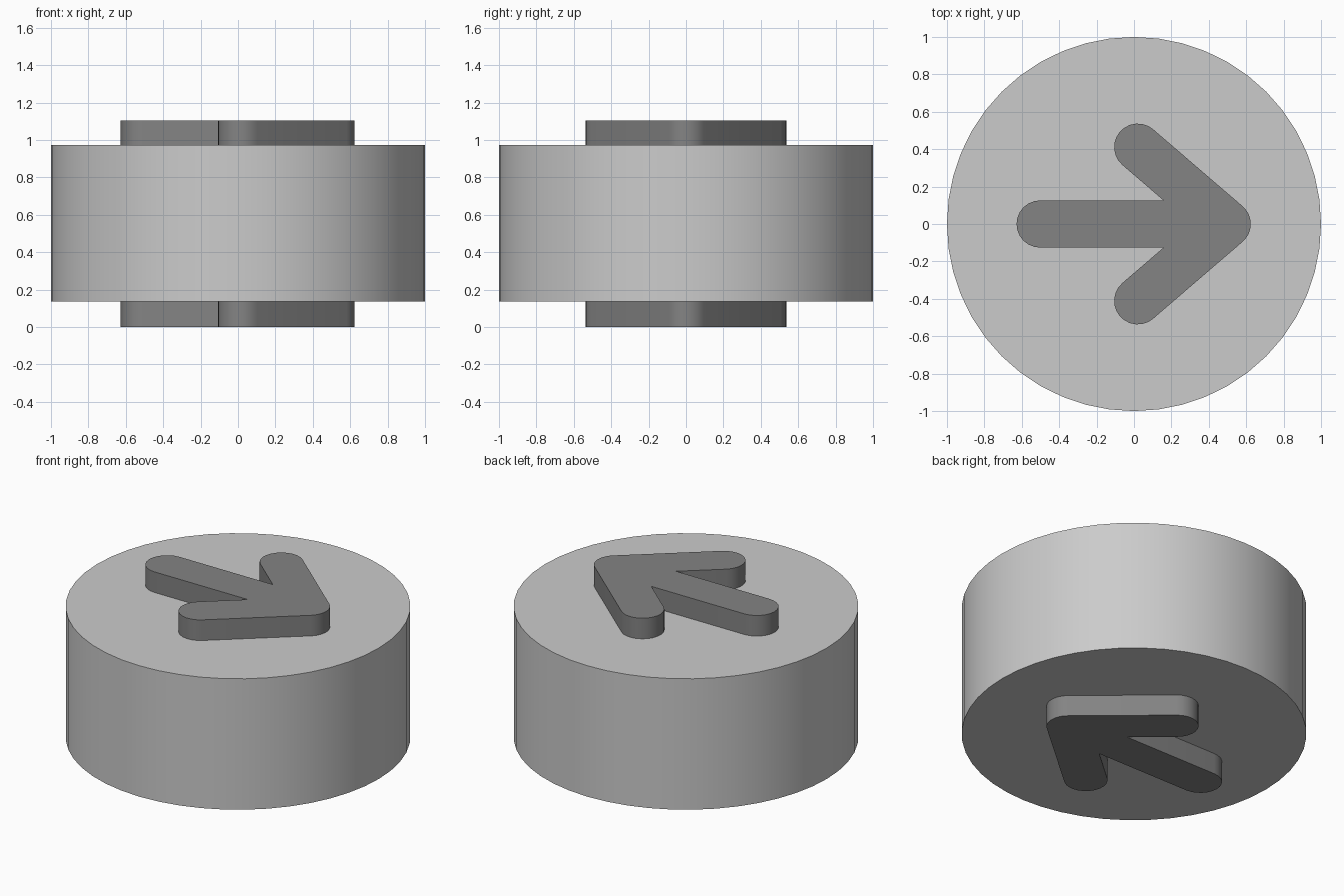
import bpy, bmesh
from math import sin, cos, pi, atan2

if "Cube" in bpy.data.objects:
    bpy.data.objects.remove(bpy.data.objects["Cube"])

HEIGHT = 1.105
DISC_LOW, DISC_HIGH = 0.135, 0.973
R = 0.126                      # half width of the arrow strokes


def arc(cx, cy, start, end, steps=12):
    return [(cx + R * cos(start + (end - start) * i / steps),
             cy + R * sin(start + (end - start) * i / steps))
            for i in range(steps + 1)]


def prism(name, outline, z0, z1):
    mesh = bpy.data.meshes.new(name)
    bm = bmesh.new()
    face = bm.faces.new([bm.verts.new((x, y, z0)) for x, y in outline])
    top = bmesh.ops.extrude_face_region(bm, geom=[face], use_keep_orig=True)
    for v in top["geom"]:
        if isinstance(v, bmesh.types.BMVert):
            v.co.z = z1
    bmesh.ops.recalc_face_normals(bm, faces=bm.faces[:])
    bm.to_mesh(mesh)
    bm.free()
    obj = bpy.data.objects.new(name, mesh)
    bpy.context.collection.objects.link(obj)
    return obj


def smooth(obj):
    bpy.ops.object.select_all(action='DESELECT')
    obj.select_set(True)
    bpy.context.view_layer.objects.active = obj
    bpy.ops.object.shade_smooth_by_angle(angle=pi / 6)


# Round body
bpy.ops.mesh.primitive_cylinder_add(vertices=48, radius=1, depth=DISC_HIGH - DISC_LOW,
                                    location=(0, 0, (DISC_LOW + DISC_HIGH) / 2))
disc = bpy.context.object
disc.name = "disc_body"
smooth(disc)

# Upper half of the arrow outline: tip, barb, inner corner, shaft end
tip_x, tail_x = 0.498, -0.502
barb_x, barb_y = 0.02, 0.411
a = atan2(tip_x - barb_x, barb_y)          # direction square to the barb
inner_x = barb_x - R * cos(a + 0) + (barb_y - R * sin(a) - R) * (tip_x - barb_x) / barb_y
upper = (arc(tip_x, 0, 0, a, 6) + arc(barb_x, barb_y, a, a + pi)
         + [(inner_x, R)] + arc(tail_x, 0, pi / 2, pi, 6))

# Arrow runs through the body and stands proud on both faces
outline = upper + [(x, -y) for x, y in reversed(upper[1:-1])]
arrow = prism("arrow", outline, 0, HEIGHT)
mat = bpy.data.materials.new("dark_grey")
mat.diffuse_color = (0.23, 0.23, 0.23, 1)
mat.use_nodes = True
mat.node_tree.nodes["Principled BSDF"].inputs["Base Color"].default_value = mat.diffuse_color
arrow.data.materials.append(mat)
smooth(arrow)
